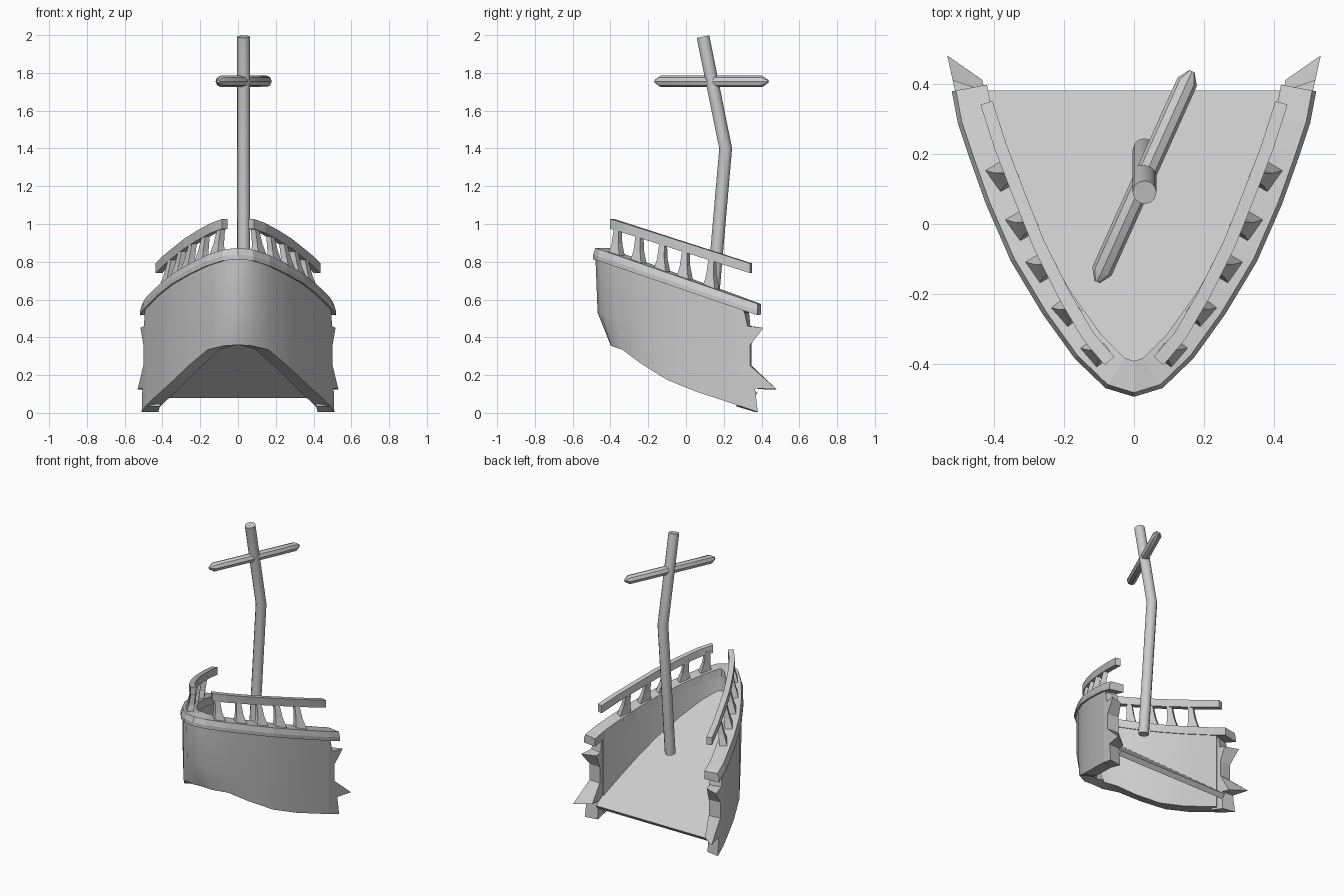
import bpy, math
from mathutils import Vector

if "Cube" in bpy.data.objects:
    bpy.data.objects.remove(bpy.data.objects["Cube"])

# Half outline of the hull seen from above, with the keel height at each station
OUTER = [(0, -.48), (.075, -.457), (.16, -.375), (.25, -.25), (.34, -.10), (.41, .06), (.46, .20), (.49, .29)]
KEEL = [.36, .355, .335, .26, .175, .11, .065, .035]


def top_z(y):
    return .87 - .345 * (y + .47)


def make(name, verts, faces, smooth=False):
    mesh = bpy.data.meshes.new(name)
    mesh.from_pydata([tuple(v) for v in verts], [], faces)
    obj = bpy.data.objects.new(name, mesh)
    bpy.context.collection.objects.link(obj)
    bpy.ops.object.select_all(action='DESELECT')
    obj.select_set(True)
    bpy.context.view_layer.objects.active = obj
    bpy.ops.object.mode_set(mode='EDIT')
    bpy.ops.mesh.select_all(action='SELECT')
    bpy.ops.mesh.normals_make_consistent(inside=False)
    bpy.ops.object.mode_set(mode='OBJECT')
    if smooth:
        bpy.ops.object.shade_smooth_by_angle(angle=math.radians(35))
    return obj


def loft(name, rings, smooth=False):
    n = len(rings[0])
    verts = [p for r in rings for p in r]
    faces = [(i * n + j, i * n + (j + 1) % n, (i + 1) * n + (j + 1) % n, (i + 1) * n + j)
             for i in range(len(rings) - 1) for j in range(n)]
    faces += [tuple(range(n))[::-1], tuple(range(len(verts) - n, len(verts)))]
    return make(name, verts, faces, smooth)


def mirrored(points):
    return [(-p[0], *p[1:]) for p in reversed(points[1:])] + list(points)


def offset(path, i, d):
    """Point i of a plan path moved sideways, positive d is outboard."""
    a, b = Vector(path[max(i - 1, 0)]), Vector(path[min(i + 1, len(path) - 1)])
    t = (b - a).normalized()
    return Vector(path[i]) + Vector((t.y, -t.x)) * d


# Hull shell around the bow, raked at the stem
plan = mirrored(OUTER)
keel = [k for k in reversed(KEEL[1:])] + KEEL
rings = []
for i, (x, y) in enumerate(plan):
    zt, zb = top_z(y) - .04, keel[i]
    rake = .08 * max(0, 1 - abs(x) / .3)
    ring = []
    for d, rows in ((0, ((0, 1), (.36, .15), (1, 0))), (-.085, ((1, 0), (.36, .15), (0, 1)))):
        for f, r in rows:
            p = offset(plan, i, d)
            ring.append((p.x, p.y + rake * r, zb + (zt - zb) * f))
    rings.append(ring)
loft("hull", rings, True)

# Splintered plank ends on both sides
JAG = [(.29, .035), (.38, .005), (.365, .13), (.48, .125), (.34, .25), (.34, .36),
       (.41, .45), (.325, .46), (.31, .53), (.29, .57)]
for side, label in ((1, "right"), (-1, "left")):
    out = [(side * (.49 + (y - .29) * .22), y, z) for y, z in JAG]
    inn = [(side * (.413 + (y - .29) * .1), .325 + (y - .29) * .45 - (.06 if y < .3 else 0), z) for y, z in JAG]
    loft("broken_planks_" + label, [out, inn])

# Cap along the top of the hull
cap_plan = mirrored(OUTER + [(.507, .38)])
SECTION = [(.012, -.06), (.012, -.035), (0, 0), (-.09, 0), (-.09, -.055)]
loft("hull_cap", [[(*offset(cap_plan, i, d), top_z(cap_plan[i][1]) + dz) for d, dz in SECTION]
                  for i in range(len(cap_plan))])

# Steep sloping deck
K = .8
edge = [offset(plan, i, -.075) for i in range(len(plan))]
edge = [Vector((-.425, .38))] + edge + [Vector((.425, .38))]
upper = [Vector((p.x, p.y, .105 - K * (p.y - .38))) for p in edge]
lower = [p - Vector((0, K, 1)).normalized() * .035 for p in upper]
loft("deck", [lower, upper])

# Hand rails and their posts
RAIL = [(.07, -.39), (.13, -.32), (.20, -.20), (.27, -.06), (.33, .09), (.38, .22), (.42, .345)]


def rail_z(y):
    return 1.03 - .32 * (y + .4)


def x_at(path, y):
    for (x0, y0), (x1, y1) in zip(path, path[1:]):
        if y0 <= y <= y1:
            return x0 + (x1 - x0) * (y - y0) / (y1 - y0)
    return path[0][0]


for side, label in ((1, "right"), (-1, "left")):
    rings = []
    for i, (x, y) in enumerate(RAIL):
        ring = []
        for d, dz in ((.018, 0), (-.018, 0), (-.018, -.052), (.018, -.052)):
            p = offset(RAIL, i, d)
            ring.append((side * p.x, p.y, rail_z(y) + dz))
        rings.append(ring)
    loft("hand_rail_" + label, rings)
    for n, y in enumerate((-.37, -.255, -.13, -.01, .13)):
        xr = x_at(RAIL, y)
        xb = x_at(OUTER, y) - .05
        t = Vector((.5, .87)) if y > -.2 else Vector((.6, .8))
        rings = []
        for f, half, deep in ((0, .042, .026), (.45, .022, .018), (1, .014, .014)):
            c = Vector((xb + (xr - xb) * f, y + .01 * f))
            z0, z1 = top_z(y) - .02, rail_z(y) - .03
            ring = []
            for u, v in ((1, 1), (-1, 1), (-1, -1), (1, -1)):
                p = c + t * half * u + Vector((t.y, -t.x)) * deep * v
                ring.append((side * p.x, p.y, z0 + (z1 - z0) * f))
            rings.append(ring)
        loft(f"rail_post_{label}_{n + 1}", rings)


# Round poles with a given number of sides
def pole(name, stations, sides):
    pts = [Vector(s[:3]) for s in stations]
    rings = []
    for i, c in enumerate(pts):
        t = (pts[min(i + 1, len(pts) - 1)] - pts[max(i - 1, 0)]).normalized()
        u = t.cross(Vector((1, 0, 0))).normalized()
        v = t.cross(u)
        rings.append([c + (u * math.cos(a) + v * math.sin(a)) * stations[i][3]
                      for a in (2 * math.pi * k / sides for k in range(sides))])
    loft(name, rings, True)


# Bent mast and its crossbar
pole("mast", [(.03, .13, .48, .034), (.03, .21, 1.40, .034), (.03, .09, 1.992, .034)], 12)
a, b = Vector((-.105, -.165, 1.755)), Vector((.165, .435, 1.755))
pole("yard", [(*a.lerp(b, f), r) for f, r in ((0, .008), (.05, .03), (.95, .03), (1, .008))], 8)
